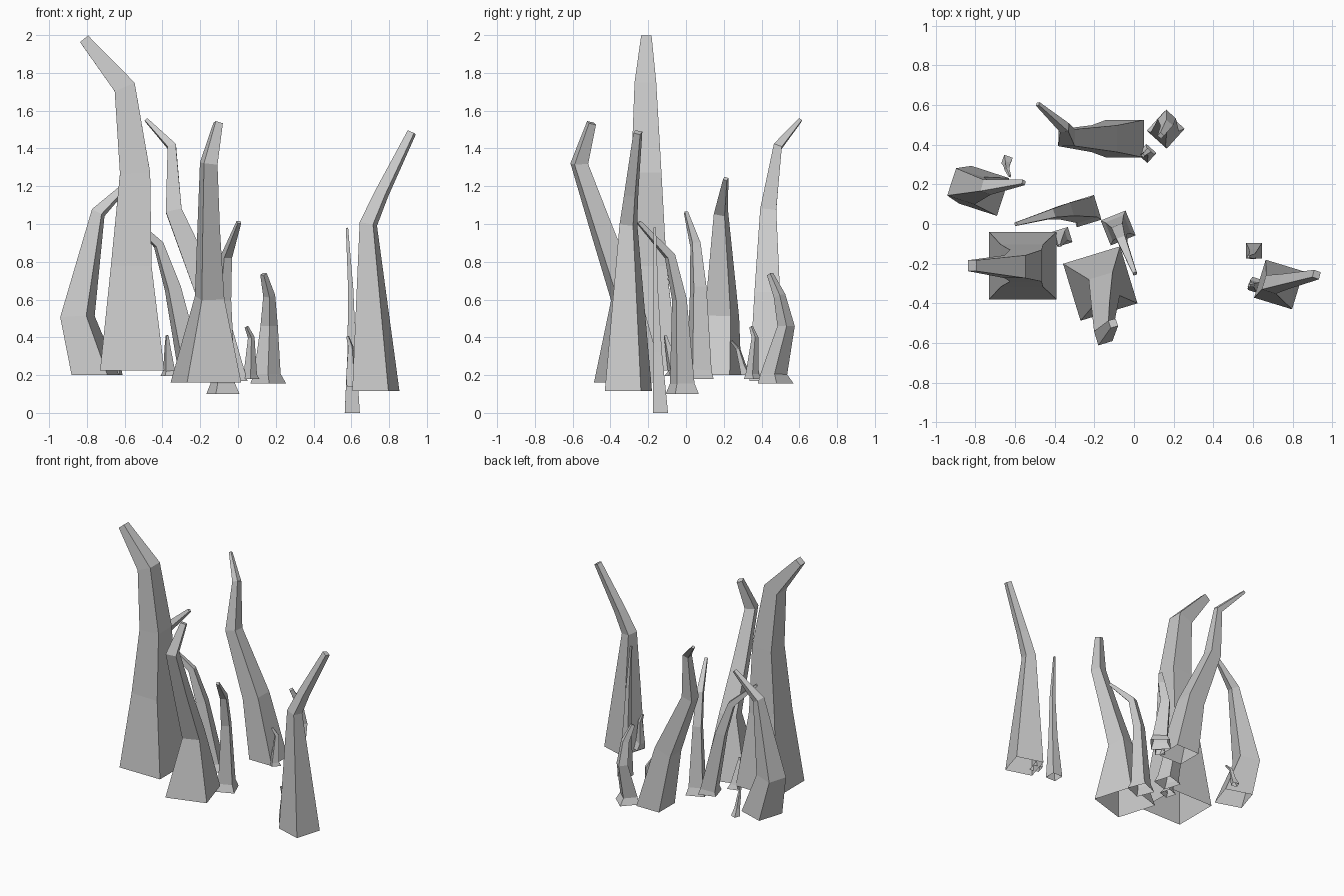
import bpy, bmesh, math
from mathutils import Vector, Matrix


def spike(name, rot, rings):
    """Four-sided bent spike, open below; rings are (x, y, z, side length)."""
    bm = bmesh.new()
    spin = Matrix.Rotation(math.radians(rot), 3, 'Z')
    pts = [Vector(r[:3]) for r in rings]
    loops = []
    for i, r in enumerate(rings):
        # rings lean with the path, the base stays level
        d = Vector((0, 0, 1))
        if i:
            d = (pts[i] - pts[i - 1]).normalized()
            if i < len(pts) - 1:
                d += (pts[i + 1] - pts[i]).normalized()
        lean = Vector((0, 0, 1)).rotation_difference(d.normalized())
        h = r[3] / 2
        loops.append([bm.verts.new(pts[i] + lean @ (spin @ Vector((sx * h, sy * h, 0))))
                      for sx, sy in ((-1, -1), (1, -1), (1, 1), (-1, 1))])
    for a, b in zip(loops, loops[1:]):
        for k in range(4):
            n = (k + 1) % 4
            bm.faces.new((a[k], a[n], b[n], b[k]))
    bm.faces.new(loops[-1])
    me = bpy.data.meshes.new(name)
    bm.to_mesh(me)
    bm.free()
    bpy.context.collection.objects.link(bpy.data.objects.new(name, me))


# Large spikes
spike("tallest_spike", 0, [(-.56, -.21, .225, .34), (-.565, -.21, .78, .215),
      (-.545, -.21, 1.27, .16), (-.60, -.215, 1.725, .115), (-.815, -.21, 1.98, .055)])
spike("front_spike", 17, [(-.17, -.30, .16, .30), (-.15, -.32, .61, .125),
      (-.155, -.45, .98, .095), (-.155, -.565, 1.32, .075), (-.105, -.50, 1.535, .04)])
spike("back_spike", 0, [(-.045, .43, .17, .19), (-.15, .43, .62, .135),
      (-.34, .435, 1.07, .085), (-.35, .485, 1.41, .045), (-.485, .605, 1.55, .018)])
spike("right_spike", -17, [(.73, -.305, .115, .20), (.69, -.305, 1.0, .075),
      (.76, -.29, 1.16, .06), (.92, -.255, 1.485, .038)])
spike("left_spike", -18, [(-.755, .167, .20, .20), (-.85, .19, .51, .145),
      (-.74, .185, 1.06, .06), (-.555, .21, 1.24, .022)])

# Medium spikes
spike("middle_spike", 17, [(-.245, .065, .18, .13), (-.25, .07, .22, .105),
      (-.345, .065, .66, .07), (-.42, .05, .89, .045), (-.595, .0, 1.06, .018)])
spike("centre_spike", 22, [(-.08, -.02, .10, .135), (-.08, -.02, .155, .10),
      (-.075, -.035, .60, .06), (-.06, -.085, .83, .045), (.005, -.25, 1.01, .02)])
spike("back_right_spike", -42, [(.16, .475, .155, .135), (.155, .465, .205, .10),
      (.165, .53, .46, .065), (.165, .495, .62, .045), (.135, .445, .735, .025)])
spike("straight_spike", 0, [(.605, -.135, 0, .08), (.602, -.15, .32, .045),
      (.597, -.162, .65, .028), (.577, -.165, .98, .012)])

# Small spikes
spike("small_back_spike", -42, [(.065, .355, .18, .068), (.065, .35, .205, .05),
      (.07, .365, .40, .025), (.045, .345, .455, .015)])
spike("small_right_spike", -17, [(.62, -.31, .14, .07), (.60, -.31, .19, .045),
      (.597, -.305, .35, .022), (.58, -.31, .405, .012)])
spike("small_middle_spike", 17, [(-.36, -.065, .195, .08), (-.365, -.065, .225, .05),
      (-.373, -.095, .35, .025), (-.375, -.11, .41, .012)])
spike("small_left_spike", -20, [(-.64, .32, .20, .045), (-.64, .30, .25, .028),
      (-.64, .275, .34, .018), (-.625, .24, .38, .01)])
